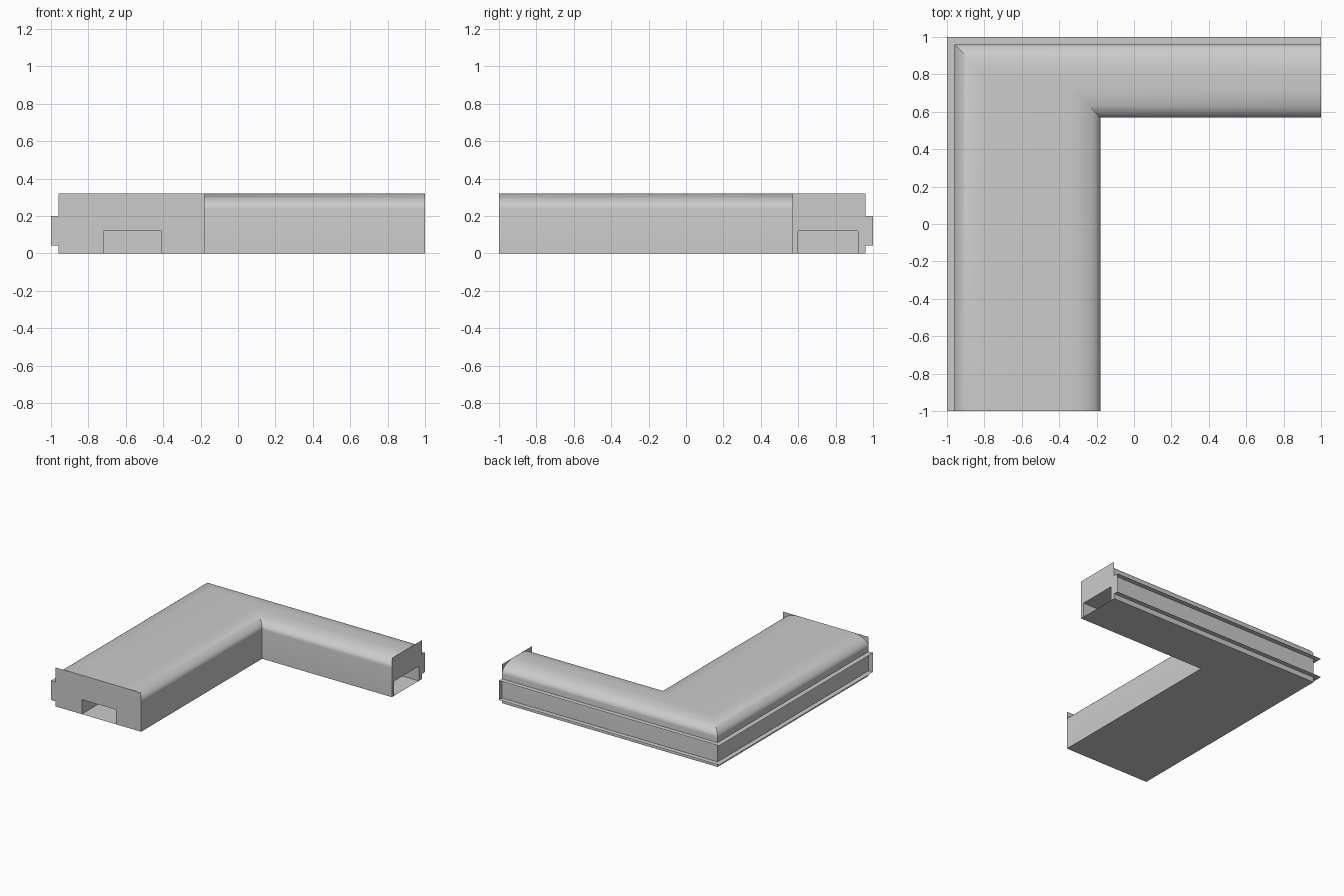
import bpy, bmesh, math

if "Cube" in bpy.data.objects:
    bpy.data.objects.remove(bpy.data.objects["Cube"])

X0, X1, Y0, Y1 = -0.96, -0.18, 0.57, 0.96   # outer/inner wall lines of the two wings
TOP, SHOULDER, ROUND = 0.32, 0.24, 0.16


def make(name, build, smooth=False):
    bm = bmesh.new()
    build(bm)
    bmesh.ops.remove_doubles(bm, verts=bm.verts, dist=1e-5)
    bmesh.ops.recalc_face_normals(bm, faces=bm.faces)
    me = bpy.data.meshes.new(name)
    bm.to_mesh(me)
    bm.free()
    ob = bpy.data.objects.new(name, me)
    bpy.context.collection.objects.link(ob)
    if smooth:
        bpy.context.view_layer.objects.active = ob
        ob.select_set(True)
        bpy.ops.object.shade_smooth_by_angle(angle=math.radians(30))
        ob.select_set(False)
    return ob


def face(bm, pts):
    return bm.faces.new([bm.verts.new(p) for p in pts])


def outer(d, z):
    return [(X0 + d, -1, z), (X0 + d, Y1 - d, z), (1, Y1 - d, z)]


def inner(d, z):
    return [(1, Y0 + d, z), (X1 - d, Y0 + d, z), (X1 - d, -1, z)]


def loft(bm, a, b):
    for i in range(len(a) - 1):
        face(bm, [a[i], a[i + 1], b[i + 1], b[i]])


def slab(bm, a, b):
    # L-shaped horizontal sheet as two mitred quads
    r = b[::-1]
    loft(bm, a, r)


# rounded L-shaped shell
def shell(bm):
    prof = [(0, 0)]
    for i in range(13):
        t = math.pi / 2 * i / 12
        prof.append((ROUND * (1 - math.cos(t)), SHOULDER + (TOP - SHOULDER) * math.sin(t)))
    for p, q in zip(prof, prof[1:]):
        loft(bm, outer(*p), outer(*q))
        loft(bm, inner(*p), inner(*q))
    slab(bm, outer(0, 0), inner(0, 0))
    slab(bm, outer(*prof[-1]), inner(*prof[-1]))


make("curved_shell", shell, True)


# square end plates with a low doorway
def plate(lo, hi, a, b, place):
    def build(bm):
        face(bm, [place(u, z) for u, z in
                  [(lo, 0), (a, 0), (a, 0.12), (lo, 0.12)]])
        face(bm, [place(u, z) for u, z in
                  [(b, 0), (hi, 0), (hi, 0.12), (b, 0.12)]])
        face(bm, [place(u, z) for u, z in
                  [(lo, 0.12), (a, 0.12), (b, 0.12), (hi, 0.12), (hi, TOP), (lo, TOP)]])
    return build


make("front_end_plate", plate(X0, X1, -0.72, -0.41, lambda u, z: (u, -1, z)))
make("right_end_plate", plate(Y0, Y1, 0.60, 0.92, lambda u, z: (1, u, z)))


# inner passage joining the two doorways
def passage(bm):
    def far(z):
        return [(-0.72, -1, z), (-0.72, 0.92, z), (1, 0.92, z)]

    def near(z):
        return [(1, 0.60, z), (-0.41, 0.60, z), (-0.41, -1, z)]
    loft(bm, far(0), far(0.12))
    loft(bm, near(0), near(0.12))
    slab(bm, far(0.12), near(0.12))


make("passage_lining", passage)


# open channel along the two outer walls: ledges and end caps
def channel(bm):
    for z in (0.042, 0.2):
        face_a, face_b = outer(0, z), outer(-0.04, z)
        loft(bm, face_a, face_b)
    face(bm, [(-1, -1, 0.042), (X0, -1, 0.042), (X0, -1, 0.2), (-1, -1, 0.2)])
    face(bm, [(1, Y1, 0.042), (1, 1, 0.042), (1, 1, 0.2), (1, Y1, 0.2)])


make("outer_channel", channel)
